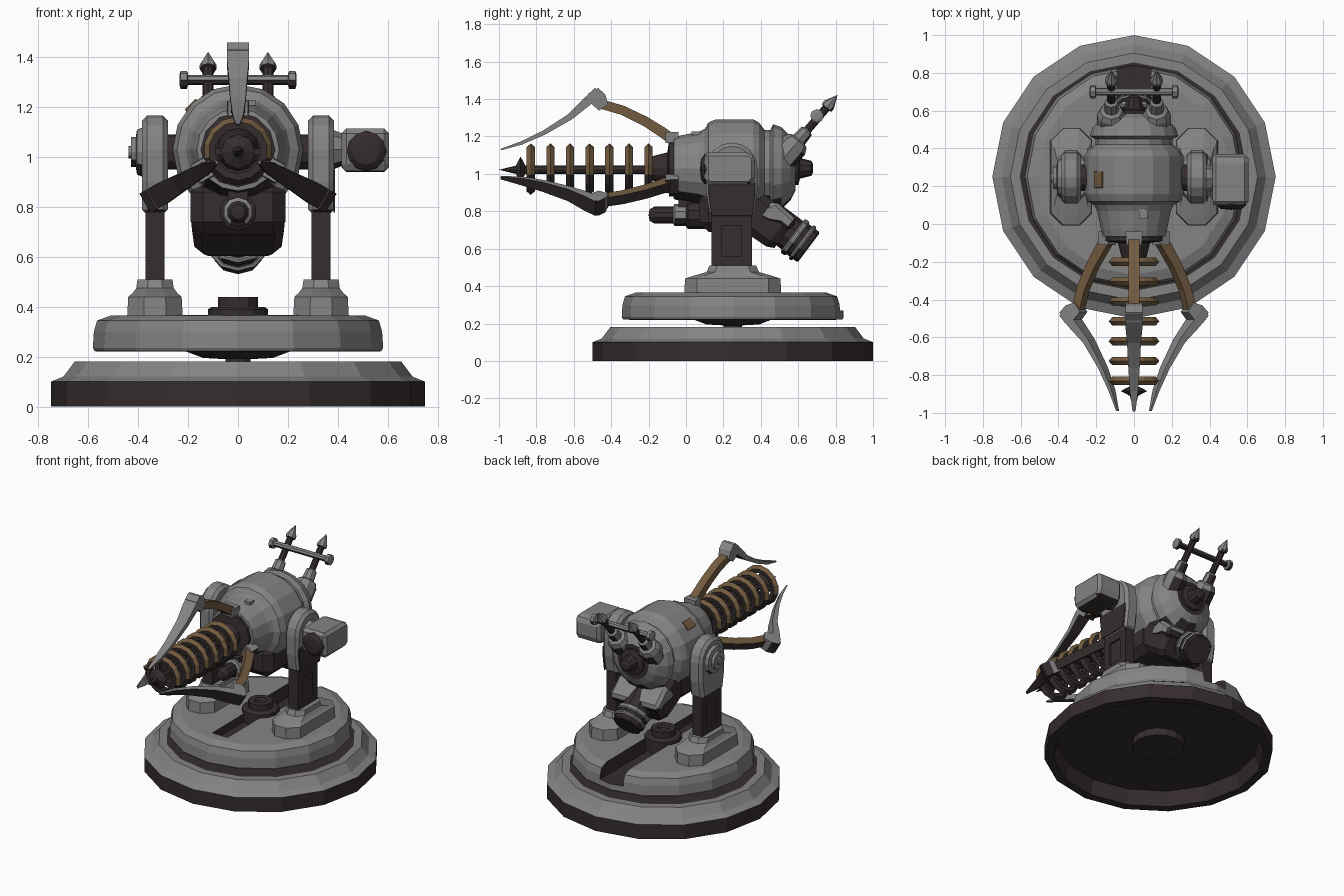
import bpy, bmesh, math
from mathutils import Vector, Matrix

if "Cube" in bpy.data.objects:
    bpy.data.objects.remove(bpy.data.objects["Cube"])


def material(name, rgb):
    m = bpy.data.materials.new(name)
    m.diffuse_color = (*rgb, 1)
    m.use_nodes = True
    m.node_tree.nodes["Principled BSDF"].inputs["Base Color"].default_value = m.diffuse_color
    return m


GREY = material("grey metal", (0.23, 0.23, 0.23))
DARK = material("dark iron", (0.036, 0.026, 0.026))
BROWN = material("bronze", (0.17, 0.105, 0.05))
ALL = [GREY, DARK, BROWN]
G, D, B = 0, 1, 2
AX = 1.03   # height of the barrel axis


def finish(name, bm, bevel=0, under=-0.5):
    """Make the object; undersides of every part are dark iron."""
    bmesh.ops.recalc_face_normals(bm, faces=bm.faces)
    for f in bm.faces:
        if f.normal.z < under:
            f.material_index = D
    me = bpy.data.meshes.new(name)
    bm.to_mesh(me)
    bm.free()
    for m in ALL:
        me.materials.append(m)
    ob = bpy.data.objects.new(name, me)
    bpy.context.collection.objects.link(ob)
    if bevel:
        mod = ob.modifiers.new("bevel", 'BEVEL')
        mod.width, mod.segments = bevel, 1
    return ob


def skin(bm, rings, mats, caps=True):
    """Join successive rings of vertices with faces."""
    for k in range(len(rings) - 1):
        a, b = rings[k], rings[k + 1]
        n = max(len(a), len(b))
        for i in range(n):
            j = (i + 1) % n
            vs = [a[i % len(a)], a[j % len(a)], b[j % len(b)], b[i % len(b)]]
            vs = list(dict.fromkeys(vs))
            if len(vs) > 2:
                bm.faces.new(vs).material_index = mats[k]
    if caps:
        for r, m in ((rings[0], mats[0]), (rings[-1], mats[-1])):
            if len(r) > 2:
                bm.faces.new(r).material_index = m


def lathe(name, prof, n, mat, pos, axis=(0, 0, 1), sy=1.0, closed=False, under=-0.5):
    """prof: (radius, height[, material of the band that follows])"""
    bm = bmesh.new()
    M = Matrix.Translation(pos) @ Vector(axis).to_track_quat('Z', 'X').to_matrix().to_4x4()
    rings = []
    for p in prof:
        k = n if p[0] > 0 else 1
        rings.append([bm.verts.new(M @ Vector((p[0] * math.cos(2 * math.pi * i / n),
                      sy * p[0] * math.sin(2 * math.pi * i / n), p[1]))) for i in range(k)])
    mats = [p[2] if len(p) > 2 else mat for p in prof]
    if closed:
        rings.append(rings[0])
    skin(bm, rings, mats, not closed)
    return finish(name, bm, 0, under)


def loft(name, secs, mat, pos, ch=0.3, tilt=0):
    """Chamfered rectangular sections (half x, half y, z), tilted about x."""
    bm = bmesh.new()
    M = Matrix.Translation(pos) @ Matrix.Rotation(tilt, 4, 'X')
    rings = []
    for hx, hy, z in secs:
        c = ch * min(hx, hy)
        pts = [(hx, hy - c), (hx - c, hy), (c - hx, hy), (-hx, hy - c),
               (-hx, c - hy), (c - hx, -hy), (hx - c, -hy), (hx, c - hy)]
        rings.append([bm.verts.new(M @ Vector((x, y, z))) for x, y in pts])
    skin(bm, rings, [mat] * len(secs))
    return finish(name, bm)


def prism(name, pts, x0, x1, mat, bevel=0):
    """Side outline (y, z) extruded along x."""
    bm = bmesh.new()
    rings = [[bm.verts.new((x, y, z)) for y, z in pts] for x in (x0, x1)]
    skin(bm, rings, [mat, mat])
    return finish(name, bm, bevel)


def box(name, c, s, mat, bevel=0):
    x, y, z = c
    a, b = s[1] / 2, s[2] / 2
    return prism(name, [(y - a, z - b), (y + a, z - b), (y + a, z + b), (y - a, z + b)],
                 x - s[0] / 2, x + s[0] / 2, mat, bevel)


def ribbon(name, secs, mat, angle):
    """Bent bar in the radial plane: (y, radius, half width, half thickness)."""
    bm = bmesh.new()
    M = Matrix.Translation((0, 0, AX)) @ Matrix.Rotation(angle, 4, 'Y')
    rings = []
    for i, (y, r, w, t) in enumerate(secs):
        a, b = secs[max(i - 1, 0)], secs[min(i + 1, len(secs) - 1)]
        d = Vector((b[0] - a[0], b[1] - a[1])).normalized()
        ny, nr = -d.y * t, d.x * t
        rings.append([bm.verts.new(M @ Vector((sx * w, y + s * ny, r + s * nr)))
                      for sx, s in ((1, 1), (-1, 1), (-1, -1), (1, -1))])
    skin(bm, rings, [mat] * len(secs))
    return finish(name, bm, 0, -0.3)


# Hollow lower base and turning upper platform
C = (0, 0.25, 0)
lathe("lower_base", [(0, .05, D), (.17, .05, D), (.17, .1, D), (.66, .1, D), (.69, 0, D), (.75, 0, D),
                     (.75, .1, G), (.70, .12, G), (.655, .18, G), (.605, .18, D), (.4, .18, G), (0, .18, G)],
      16, G, C)
deck = lathe("platform", [(0, .22, D), (.54, .22, D), (.575, .222, G), (.582, .235, G), (.578, .3, G),
                          (.565, .345, G), (.51, .365, G), (0, .368, G)], 16, G, C, sy=1.02)
lathe("spindle", [(.05, .17), (.05, .19), (.14, .195), (.22, .225)], 12, D, C)
for i, (y0, y1, z0, hw) in enumerate(((.3, .95, .27, .09), (-.2, .2, .31, .06))):
    cut = box("groove_cutter", (0, (y0 + y1) / 2, (z0 + .6) / 2), (2 * hw, y1 - y0, .6 - z0), D)
    cut.hide_render = True
    cut.hide_set(True)
    mod = deck.modifiers.new("groove", 'BOOLEAN')
    mod.operation, mod.object, mod.solver = 'DIFFERENCE', cut, 'EXACT'
lathe("hub", [(.12, .3), (.12, .39), (.105, .4), (.08, .4), (.08, .44), (.04, .44), (.03, .425), (0, .425)],
      12, D, C)

# Two support pillars with rounded heads
for s, side in ((1, "right"), (-1, "left")):
    x = .333 * s
    loft(side + "_pedestal", [(.112, .26, .35), (.107, .255, .44), (.09, .21, .455),
                              (.075, .14, .475), (.07, .125, .51)], G, (x, .25, 0), .6)
    box(side + "_pillar_core", (x, .245, .65), (.05, .2, .3), D)
    for y in (.165, .325):
        box(side + "_pillar_post", (x, y, .65), (.075, .055, .3), D)
    for z in (.53, .75):
        box(side + "_pillar_bar", (x, .245, z), (.075, .12, .06), D)
    arc = [(.245 + .137 * math.cos(math.pi * k / 8), 1.03 + .137 * math.sin(math.pi * k / 8)) for k in range(9)]
    prism(side + "_pillar_head", arc + [(.108, .9), (.13, .77), (.36, .77), (.382, .9)],
          .333 * s - .052, .333 * s + .052, G, .02)
    lathe(side + "_inner_trunnion", [(.07, .2), (.07, .3)], 12, D, (0, .245, 1.02), (s, 0, 0))
prism("right_head_skirt", [(.12, .9), (.137, .778), (.353, .778), (.37, .9), (.37, .95), (.12, .95)], .383, .389, D)
lathe("left_trunnion_cap", [(.1, .38), (.09, .405), (.06, .41), (.06, .43), (.025, .43), (.025, .44)], 12, G,
      (0, .245, 1.02), (-1, 0, 0))

# Side sensor box with dark lens
lathe("sensor_arm", [(.08, .38), (.06, .43)], 8, G, (0, .24, 1.03), (1, 0, 0))
prism("sensor_box", [(.1, .955), (.13, .94), (.34, .94), (.37, .97), (.37, 1.09), (.34, 1.115), (.1, 1.115)],
      .415, .605, G, .022)
lathe("sensor_lens", [(.08, 0), (.078, .012), (.055, .03), (0, .035)], 12, D, (.515, .11, 1.025), (0, -1, 0))

# Main body turned about the barrel axis
Y = (0, 1, 0)
lathe("main_body", [(0, -.07, D), (.13, -.07, G), (.165, -.065, G), (.175, -.03, G), (.195, .07, G), (.21, .1, G),
                    (.245, .12, G), (.262, .16, G), (.262, .36, G), (.245, .39, G), (.205, .42, G),
                    (.205, .45, G), (.235, .465, G), (.22, .51, G), (.17, .56, G), (.12, .585, D), (0, .585, D)],
      16, G, (0, 0, AX), Y, under=-.6)
lathe("rear_plug", [(.09, .57), (.09, .6), (.055, .61), (.04, .67), (.02, .68), (0, .68)], 10, D, (0, 0, 1.03), Y)
lathe("muzzle_collar", [(.15, -.05), (.15, -.09), (.085, -.1), (.06, -.2), (.03, -.22)], 12, D, (0, 0, AX), Y)
t = loft("bronze_plate", [(.032, .045, 0), (.03, .043, .009)], B, (0, 0, 0), .1)
t.matrix_world = Matrix.Translation((-.185, .235, 1.206)) @ Matrix.Rotation(math.radians(-45), 4, 'Y')
box("top_latch", (.05, .055, 1.217), (.045, .05, .02), G)

# Barrel rod with tip and bronze rings
lathe("barrel_rod", [(.024, -.08), (.022, -.86), (.045, -.87), (.07, -.885), (.04, -.9), (.022, -.91), (0, -1.0)],
      8, D, (0, 0, 1.022), Y)
for k in range(7):
    y = -.2 - .105 * k
    lathe("barrel_ring", [(.09, -.02, D), (.118, -.022, B), (.138, 0, B), (.118, .022, D), (.09, .02, D)],
          14, B, (0, y, 1.025), Y, closed=True, under=-.2)
    box("ring_spoke", (0, y, 1.022), (.19, .02, .025), D)

# Three claws: bronze arm, joint and grey blade
for k in range(3):
    a = 2 * math.pi * k / 3
    ribbon("claw_mount", [(-.04, .165, .045, .03), (-.11, .165, .04, .03)], G, a)
    ribbon("claw_arm", [(-.06, .145, .028, .028), (-.13, .195, .028, .028), (-.22, .252, .028, .026),
                        (-.34, .31, .028, .025), (-.46, .345, .028, .025)], B, a)
    ribbon("claw_joint", [(-.44, .325, .04, .03), (-.47, .37, .045, .045), (-.495, .415, .045, .03)], G, a)
    ribbon("claw_blade", [(-.47, .415, .045, .022), (-.53, .355, .045, .024), (-.62, .275, .037, .017),
                          (-.76, .19, .03, .012), (-.88, .135, .022, .009), (-.99, .1, .008, .004)], G, a)

# Twin rear antennae with crossbar
d = (0, .65, .76)
for x in (-.12, .12):
    lathe("antenna", [(.075, -.08, G), (.075, .03, G), (.06, .06, G), (.04, .07, G), (.036, .13, G), (.022, .14, D),
                      (.022, .29, G), (.034, .295, G), (.034, .315, G), (0, .385, G)], 8, G, (x, .56, 1.13), d,
          under=-.3)
lathe("antenna_crossbar", [(.02, -.235), (.036, -.23), (.036, -.205), (.02, -.2), (.02, .2), (.036, .205),
                           (.036, .23), (.02, .235)], 8, G, (0, .7, 1.31), (1, 0, 0), under=-.3)

# Lower tilted generator and its cap
tilt = math.radians(-127)
loft("generator_housing", [(.19, .11, -.1), (.185, .11, .12), (.175, .105, .24), (.15, .085, .28)], D,
     (0, .3, .84), .35, tilt)
prism("generator_cover", [(.38, .77), (.42, .83), (.48, .855), (.595, .75), (.55, .69), (.5, .73), (.44, .74)],
      -.187, .187, G, .02)
dn = (0, .8, -.6)
for h0, h1, r, m in ((.18, .34, .095, D), (.33, .365, .112, G), (.385, .41, .112, G), (.34, .44, .1, D)):
    lathe("generator_end", [(r * .93, h0), (r, h0 + .008), (r, h1 - .008), (r * .93, h1)], 10, m, (0, .305, .87), dn)
box("belly_block", (0, .22, .8), (.38, .3, .22), D, .05)

# Small under-barrel gun
lathe("lower_gun", [(0, -.2, D), (.03, -.195, D), (.045, -.17, D), (.045, -.07, G), (.06, -.06, G), (.06, 0, D),
                    (.075, .01, D), (.075, .15, D)], 10, D, (0, 0, .78), Y)
box("gun_bracket", (0, .02, .85), (.08, .12, .1), D)
